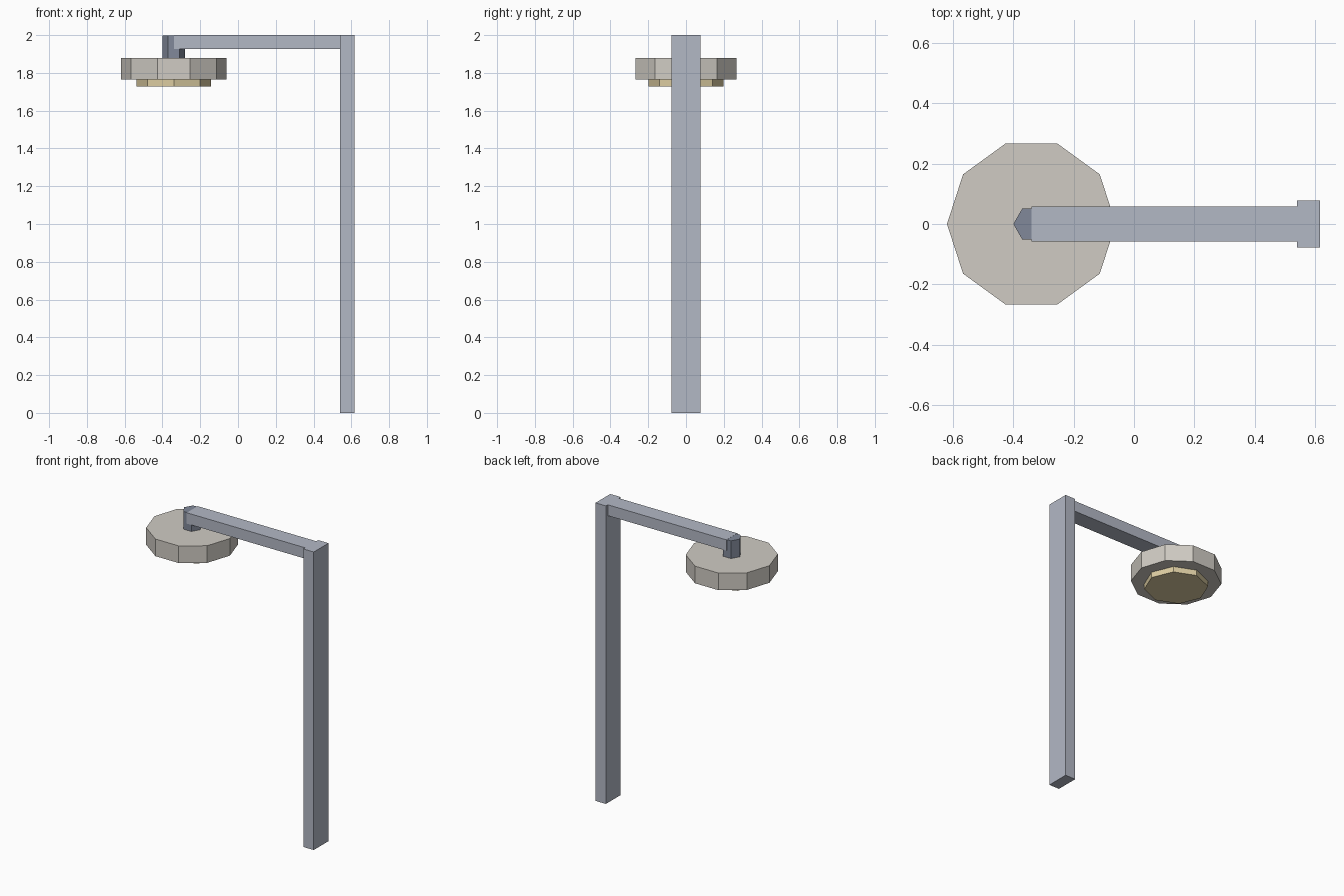
import bpy
import math

if "Cube" in bpy.data.objects:
    bpy.data.objects.remove(bpy.data.objects["Cube"])


def material(name, rgb):
    m = bpy.data.materials.new(name)
    m.diffuse_color = (*rgb, 1.0)
    m.use_nodes = True
    m.node_tree.nodes["Principled BSDF"].inputs["Base Color"].default_value = m.diffuse_color
    return m


def box(name, x, y, z, mat):
    """Box from (min, max) ranges on each axis."""
    bpy.ops.mesh.primitive_cube_add(
        size=1, location=[(a + b) / 2 for a, b in (x, y, z)])
    ob = bpy.context.object
    ob.name = name
    for v in ob.data.vertices:
        for i, (a, b) in enumerate((x, y, z)):
            v.co[i] *= b - a
    ob.data.materials.append(mat)
    return ob


def prism(name, sides, radius, z0, z1, mat):
    """Upright prism under the arm tip, with a corner pointing along x."""
    bpy.ops.mesh.primitive_cylinder_add(
        vertices=sides, radius=radius, depth=z1 - z0,
        location=(LAMP_X, 0, (z0 + z1) / 2))
    ob = bpy.context.object
    ob.name = name
    # turn the first corner from +y to +x
    for v in ob.data.vertices:
        v.co.x, v.co.y = v.co.y, -v.co.x
    ob.data.materials.append(mat)
    return ob


LAMP_X = -0.34

steel = material("blue grey metal", (0.45, 0.48, 0.56))
dark_steel = material("dark blue grey metal", (0.22, 0.25, 0.32))
shade_grey = material("warm grey shade", (0.63, 0.60, 0.55))
glass = material("pale yellow glass", (0.72, 0.61, 0.36))

# Post and arm
box("post", (0.54, 0.617), (-0.078, 0.078), (0, 2), steel)
box("arm", (LAMP_X, 0.54), (-0.058, 0.058), (1.927, 2), steel)

# Hanging lamp; the stem top sits a hair under the arm top
prism("stem", 6, 0.06, 1.88, 1.999, dark_steel)
prism("lamp_shade", 10, 0.28, 1.765, 1.88, shade_grey)
prism("lamp_glass", 8, 0.198, 1.727, 1.765, glass)
